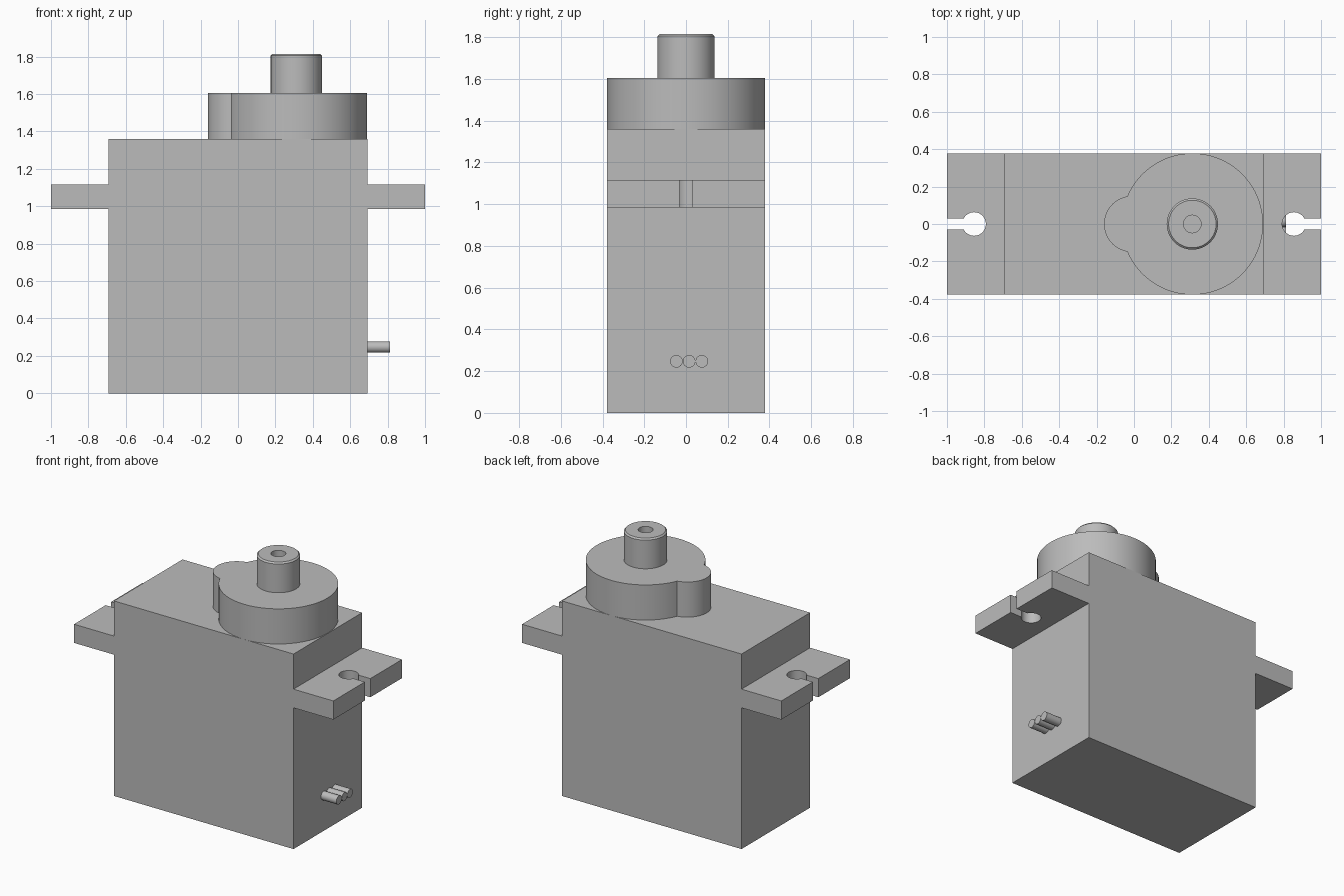
import bpy, bmesh, math
from mathutils import Matrix

if "Cube" in bpy.data.objects:
    bpy.data.objects.remove(bpy.data.objects["Cube"], do_unlink=True)

GREY = (0.5, 0.5, 0.5, 1)
grey = bpy.data.materials.new("plain grey")
grey.use_nodes = True
grey.diffuse_color = GREY
grey.node_tree.nodes["Principled BSDF"].inputs["Base Color"].default_value = GREY

HALF_X, HALF_Y = 0.693, 0.378
BODY_TOP, CAP_TOP, SHAFT_TOP = 1.36, 1.605, 1.815
SHAFT_X = 0.312


def finish(name, bm, smooth=True):
    bmesh.ops.recalc_face_normals(bm, faces=bm.faces)
    mesh = bpy.data.meshes.new(name)
    bm.to_mesh(mesh)
    bm.free()
    mesh.materials.append(grey)
    obj = bpy.data.objects.new(name, mesh)
    bpy.context.collection.objects.link(obj)
    if smooth:
        bpy.ops.object.select_all(action="DESELECT")
        obj.select_set(True)
        bpy.context.view_layer.objects.active = obj
        bpy.ops.object.shade_smooth_by_angle(angle=math.radians(30))
    return obj


def arc(cx, radius, start, end, steps):
    angles = [start + (end - start) * i / steps for i in range(steps + 1)]
    return [(cx + radius * math.cos(a), radius * math.sin(a)) for a in angles]


def prism(name, outline, z0, z1, smooth=True):
    bm = bmesh.new()
    face = bm.faces.new([bm.verts.new((x, y, z0)) for x, y in outline])
    side = bmesh.ops.extrude_face_region(bm, geom=[face], use_keep_orig=True)
    top = [v for v in side["geom"] if isinstance(v, bmesh.types.BMVert)]
    bmesh.ops.translate(bm, verts=top, vec=(0, 0, z1 - z0))
    return finish(name, bm, smooth)


# Case
prism("case", [(-HALF_X, -HALF_Y), (HALF_X, -HALF_Y), (HALF_X, HALF_Y), (-HALF_X, HALF_Y)],
      0, BODY_TOP, smooth=False)

# Mounting ears with keyhole slots
slot, hole = 0.03, 0.063
gap = math.asin(slot / hole)
ear = [(HALF_X, -HALF_Y), (1, -HALF_Y), (1, -slot)]
ear += arc(0.855, hole, -gap, gap - 2 * math.pi, 40)
ear += [(1, slot), (1, HALF_Y), (HALF_X, HALF_Y)]
for side, sign in (("left", 1), ("right", -1)):
    prism(side + "_mounting_ear", [(sign * x, y) for x, y in ear], 0.985, 1.115)

# Gear cover: large disc merged with a small lobe
lobe_x, lobe_r = -0.01, 0.15
dist = SHAFT_X - lobe_x
meet = (lobe_r ** 2 - HALF_Y ** 2 + dist ** 2) / (2 * dist)
lobe_angle = math.acos(meet / lobe_r)
disc_angle = math.acos((meet - dist) / HALF_Y)
cover = arc(SHAFT_X, HALF_Y, -disc_angle, disc_angle, 80)
cover += arc(lobe_x, lobe_r, lobe_angle, 2 * math.pi - lobe_angle, 32)[1:-1]
prism("gear_cover", cover, BODY_TOP, CAP_TOP)

# Output shaft: turned profile with a chamfered rim and a blind screw bore
profile = [(0.137, CAP_TOP), (0.137, SHAFT_TOP - 0.01), (0.127, SHAFT_TOP),
           (0.047, SHAFT_TOP), (0.047, CAP_TOP), (0, CAP_TOP)]
bm = bmesh.new()
verts = [bm.verts.new((SHAFT_X + r, 0, z)) for r, z in profile]
edges = [bm.edges.new(pair) for pair in zip(verts, verts[1:])]
bmesh.ops.spin(bm, geom=verts + edges, cent=(SHAFT_X, 0, 0), axis=(0, 0, 1),
               angle=2 * math.pi, steps=64)
bmesh.ops.remove_doubles(bm, verts=bm.verts, dist=0.0001)
finish("output_shaft", bm)

# Three cable stubs
for i, y in enumerate((-0.046, 0.015, 0.076)):
    bm = bmesh.new()
    place = Matrix.Translation((0.745, y, 0.247)) @ Matrix.Rotation(math.pi / 2, 4, "Y")
    bmesh.ops.create_cone(bm, cap_ends=True, segments=32, radius1=0.03, radius2=0.03,
                          depth=0.134, matrix=place)
    finish(f"cable_stub_{i + 1}", bm)
